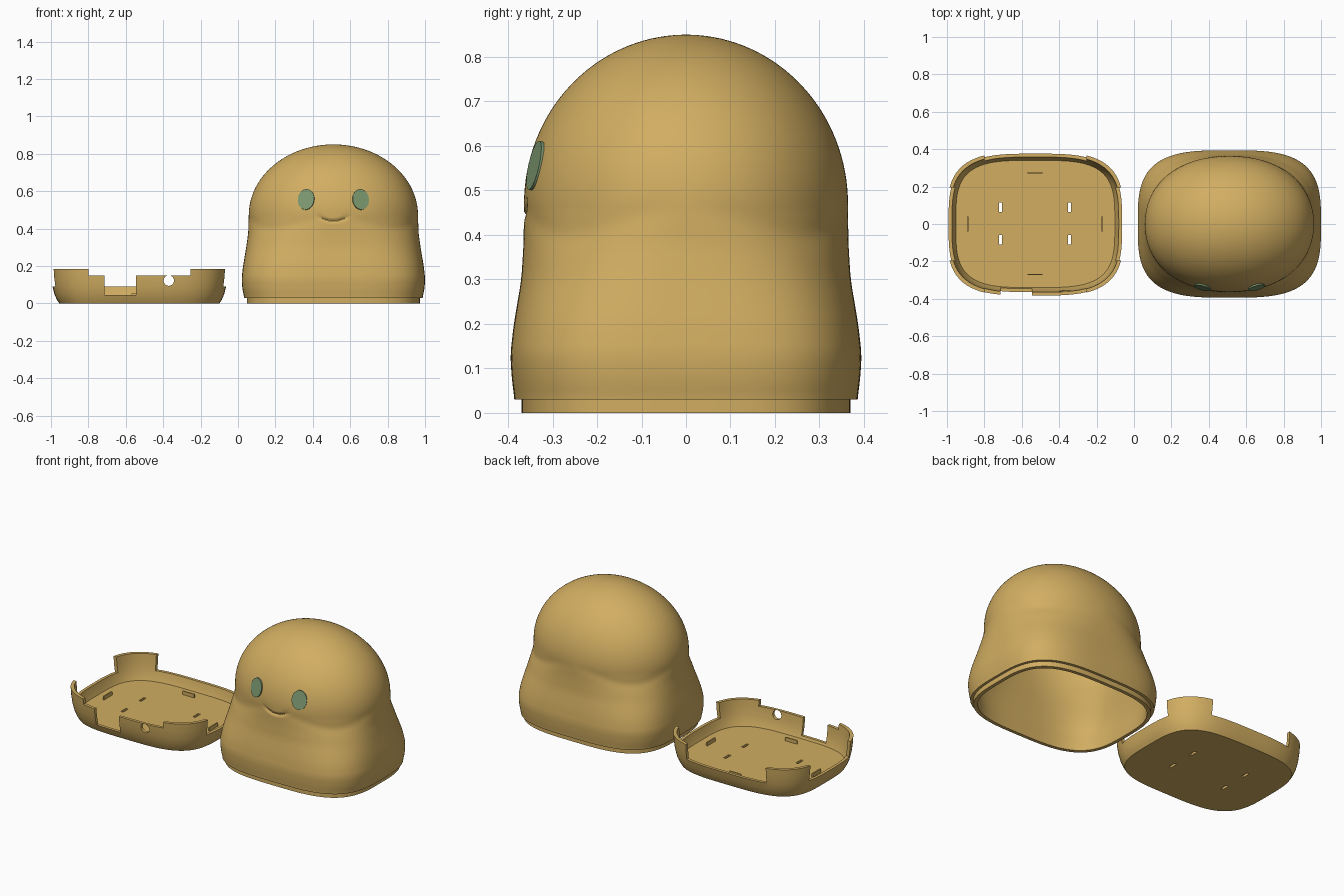
import bpy, bmesh, math
from mathutils import Vector, Matrix

cube = bpy.data.objects.get("Cube")
if cube:
    bpy.data.objects.remove(cube, do_unlink=True)


def material(name, rgb):
    m = bpy.data.materials.new(name)
    m.use_nodes = True
    m.diffuse_color = (*rgb, 1)
    m.node_tree.nodes["Principled BSDF"].inputs["Base Color"].default_value = (*rgb, 1)
    return m


GOLD = material("golden sand", (0.64, 0.42, 0.12))
GREEN = material("soft green", (0.20, 0.31, 0.16))


def finish(name, bm, mat, angle=35):
    bmesh.ops.recalc_face_normals(bm, faces=bm.faces[:])
    me = bpy.data.meshes.new(name)
    bm.to_mesh(me)
    bm.free()
    me.materials.append(mat)
    ob = bpy.data.objects.new(name, me)
    bpy.context.collection.objects.link(ob)
    smooth(ob, angle)
    return ob


def smooth(ob, angle=35):
    bpy.ops.object.select_all(action='DESELECT')
    bpy.context.view_layer.objects.active = ob
    ob.select_set(True)
    bpy.ops.object.shade_smooth_by_angle(angle=math.radians(angle))


def loft(name, cx, rings, mat, segs, dent=None):
    """Skin superellipse rings (z, half x, half y, exponent), capped at both ends."""
    bm = bmesh.new()
    prev = None
    loops = []
    for z, rx, ry, n in rings:
        loop = []
        for i in range(segs):
            t = math.tau * i / segs
            c, s = math.cos(t), math.sin(t)
            r = (abs(c) ** n + abs(s) ** n) ** (-1 / n)
            p = Vector((rx * r * c, ry * r * s, z))
            if dent:
                p -= Vector((c, s, 0)) * dent(p, t)
            loop.append(bm.verts.new(p + Vector((cx, 0, 0))))
        if prev:
            for i in range(segs):
                j = (i + 1) % segs
                bm.faces.new((prev[i], prev[j], loop[j], loop[i]))
        prev = loop
        loops.append(loop)
    bm.faces.new(loops[0])
    bm.faces.new(loops[-1])
    return finish(name, bm, mat)


# ---- Hollow rounded body ----
BODY_X, SPRING, TOP = 0.51, 0.47, 0.85
WIDTHS = [(0.03, 0.476, 0.385), (0.07, 0.486, 0.391), (0.13, 0.491, 0.395),
          (0.2, 0.483, 0.387), (0.3, 0.466, 0.370), (0.38, 0.455, 0.365),
          (SPRING, 0.4525, 0.364)]


def lookup(z):
    z = min(max(z, WIDTHS[0][0]), SPRING)
    for a, b in zip(WIDTHS, WIDTHS[1:]):
        if z <= b[0]:
            f = (z - a[0]) / (b[0] - a[0])
            return [a[k] + f * (b[k] - a[k]) for k in (1, 2)]


def body_ring(z, inset=0.0):
    near = [lookup(z + d * 0.01) for d in range(-2, 3)]
    rx, ry = (sum(v[k] for v in near) / 5 - inset for k in (0, 1))
    f = min(max((z - 0.12) / (SPRING - 0.12), 0), 1)
    f = f * f * (3 - 2 * f)
    return (z, rx, ry, 3.3 - 1.15 * f)


def dome_rings(count, inset=0.0):
    rings = []
    for i in range(1, count + 1):
        a = math.pi / 2 * i / count * 0.985
        k = math.cos(a)
        rings.append((SPRING + (TOP - SPRING - inset) * math.sin(a),
                      (0.4525 - inset) * k, (0.364 - inset) * k, 2.15 - 0.15 * i / count))
    return rings


def folds(p, t):
    """Shallow skin fold round the waist and a short smile on the front."""
    rho = math.hypot(p.x, p.y)
    if p.z < 0.2 or rho < 0.34:
        return 0
    waist = 0.43 + 0.03 * math.cos(4 * t)
    d = 0.004 * math.exp(-((p.z - waist) / 0.03) ** 2) * abs(math.sin(2 * t))
    if p.y < 0 and abs(p.x) < 0.1:
        line = 0.44 + 4 * p.x ** 2
        fade = max(0, 1 - (p.x / 0.095) ** 4)
        d += 0.010 * fade * math.exp(-((p.z - line) / 0.007) ** 2)
    return d


WALL = 0.038
outer = [body_ring(0.03 + (SPRING - 0.03) * i / 72) for i in range(73)] + dome_rings(32)
inner = [body_ring(0.04 + (SPRING - 0.04) * i / 14, WALL) for i in range(15)] + dome_rings(20, WALL)
lip = [(0.03, 0.463, 0.370, 3.3), (0, 0.463, 0.370, 3.3), (0, 0.443, 0.350, 3.3)]
outside = len(outer)
# The inner skin lies inside the reach of the folds, so only the outside is dented.
loft("body_shell", BODY_X, outer[::-1] + lip + inner, GOLD, 192,
     lambda p, t: folds(p, t) if math.hypot(p.x / 0.4525, p.y / 0.364) > 0.95 else 0)

# ---- Eyes ----
A, B, C = 0.4525, 0.364, TOP - SPRING
for side, label in ((1, "left"), (-1, "right")):
    x, h = side * 0.145, 0.555 - SPRING
    y = -B * math.sqrt(1 - (x / A) ** 2 - (h / C) ** 2)
    normal = Vector((x / A**2, y / B**2, h / C**2)).normalized()
    bm = bmesh.new()
    bmesh.ops.create_cone(bm, cap_ends=True, segments=48, radius1=1, radius2=1, depth=1)
    place = (Matrix.Translation((BODY_X + x, y, h + SPRING))
             @ normal.to_track_quat('Z', 'Y').to_matrix().to_4x4()
             @ Matrix.Diagonal((0.045, 0.056, 0.015, 1)))
    bmesh.ops.transform(bm, matrix=place, verts=bm.verts[:])
    finish(label + "_eye", bm, GREEN)

# ---- Base tray ----
TRAY_X = -0.5275
tray = loft("base_tray", TRAY_X, [
    (0, 0.428, 0.343, 3.6), (0.02, 0.441, 0.354, 3.5), (0.05, 0.454, 0.366, 3.45),
    (0.09, 0.464, 0.376, 3.4), (0.14, 0.470, 0.382, 3.4), (0.185, 0.4725, 0.385, 3.4),
    (0.185, 0.4545, 0.367, 3.4), (0.14, 0.452, 0.364, 3.4), (0.09, 0.446, 0.358, 3.4),
    (0.055, 0.437, 0.350, 3.45), (0.03, 0.425, 0.340, 3.6)], GOLD, 128)


def box(bm, lo, hi):
    lo, hi = Vector(lo), Vector(hi)
    m = Matrix.Translation((lo + hi) / 2) @ Matrix.Diagonal((*(hi - lo), 1))
    bmesh.ops.create_cube(bm, size=1, matrix=m)


def cut(target, build):
    bm = bmesh.new()
    build(bm)
    cutter = finish("cutter", bm, GOLD)
    cutter.hide_render = True
    mod = target.modifiers.new("cut", 'BOOLEAN')
    mod.operation, mod.solver, mod.object = 'DIFFERENCE', 'EXACT', cutter
    bpy.context.view_layer.objects.active = target
    bpy.ops.object.modifier_apply(modifier=mod.name)
    bpy.data.objects.remove(cutter, do_unlink=True)


def wall_gaps(bm):
    box(bm, (-0.80, -0.5, 0.15), (-0.255, -0.25, 0.3))
    box(bm, (-0.80, 0.25, 0.09), (-0.255, 0.5, 0.3))
    for x in (-1.0, -0.055):
        box(bm, (x - 0.1, -0.195, 0.09), (x + 0.1, 0.195, 0.3))


def floor_slots(bm):
    for x in (-0.715, -0.345):
        for y in (-0.085, 0.09):
            box(bm, (x - 0.008, y - 0.025, -0.1), (x + 0.008, y + 0.025, 0.1))


def cable_hole(bm):
    m = Matrix.Translation((-0.37, -0.37, 0.122)) @ Matrix.Rotation(math.pi / 2, 4, 'X')
    bmesh.ops.create_cone(bm, cap_ends=True, segments=32, radius1=0.028, radius2=0.028,
                          depth=0.2, matrix=m)


cut(tray, wall_gaps)
cut(tray, lambda bm: box(bm, (-0.715, -0.5, 0.045), (-0.545, -0.25, 0.3)))
cut(tray, cable_hole)
cut(tray, floor_slots)
smooth(tray)

# ---- Small upright tabs on the tray floor ----
for i, (x, y, hx, hy) in enumerate([(-0.53, 0.275, 0.04, 0.004), (-0.53, -0.27, 0.04, 0.004),
                                    (-0.89, 0, 0.004, 0.04), (-0.17, 0, 0.004, 0.04)]):
    bm = bmesh.new()
    box(bm, (x - hx, y - hy, 0.025), (x + hx, y + hy, 0.052))
    finish("floor_tab_%d" % (i + 1), bm, GOLD)
